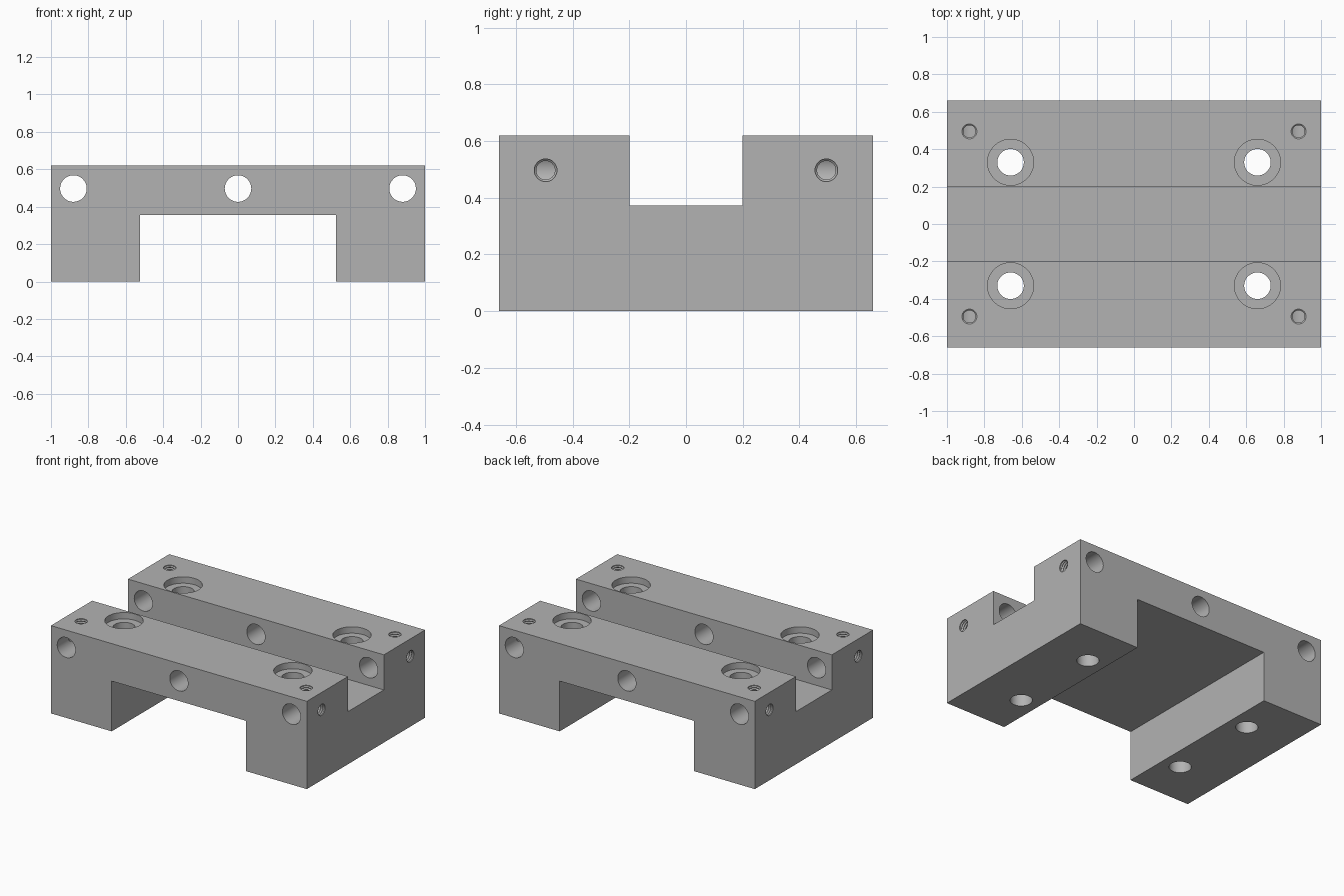
import bpy, bmesh, math
from mathutils import Matrix, Vector

if "Cube" in bpy.data.objects:
    bpy.data.objects.remove(bpy.data.objects["Cube"])

steel = bpy.data.materials.new("plain grey")
steel.diffuse_color = (0.45, 0.45, 0.45, 1)
steel.use_nodes = True
steel.node_tree.nodes["Principled BSDF"].inputs["Base Color"].default_value = steel.diffuse_color


def add_object(name, bm):
    bmesh.ops.recalc_face_normals(bm, faces=bm.faces)
    mesh = bpy.data.meshes.new(name)
    bm.to_mesh(mesh)
    bm.free()
    obj = bpy.data.objects.new(name, mesh)
    bpy.context.collection.objects.link(obj)
    mesh.materials.append(steel)
    return obj


def box(name, lo, hi):
    bm = bmesh.new()
    bmesh.ops.create_cube(bm, size=1)
    for v in bm.verts:
        v.co = Vector([l + (c + 0.5) * (h - l) for c, l, h in zip(v.co, lo, hi)])
    return add_object(name, bm)


def lathe(name, profile, origin, direction, sides=48):
    """Closed solid turned from (radius, height) points, pointing along direction."""
    bm = bmesh.new()
    rings = [[bm.verts.new((r * math.cos(2 * math.pi * i / sides),
                            r * math.sin(2 * math.pi * i / sides), h))
              for i in range(sides)] for r, h in profile]
    for a, b in zip(rings, rings[1:]):
        for i in range(sides):
            j = (i + 1) % sides
            bm.faces.new((a[i], a[j], b[j], b[i]))
    bm.faces.new(rings[0][::-1])
    bm.faces.new(rings[-1])
    turn = Vector(direction).to_track_quat('Z', 'Y').to_matrix().to_4x4()
    bmesh.ops.transform(bm, matrix=Matrix.Translation(origin) @ turn, verts=bm.verts)
    return add_object(name, bm)


# Solid block, with the cuts collected in order
body = box("mounting_block", (-1, -0.66, 0), (1, 0.66, 0.62))
cutters = [
    box("top_channel", (-1.2, -0.2, 0.372), (1.2, 0.2, 0.8)),
    box("underside_gap", (-0.525, -0.9, -0.2), (0.525, 0.9, 0.355)),
]

# Cross holes from front to back
for x in (-0.88, 0, 0.88):
    cutters.append(lathe("cross_hole", [(0.071, -0.8), (0.071, 0.8)],
                         (x, 0, 0.497), (0, 1, 0)))

# Threaded set screw holes, each ending in a cross hole
thread = [(0.04, -0.05), (0.04, 0.006)]
for k in range(4):
    thread += [(0.033, 0.012 + 0.016 * k), (0.04, 0.02 + 0.016 * k)]
thread.append((0.034, 0.085))

for sx in (-1, 1):
    for sy in (-1, 1):
        # Counterbored bolt hole
        cutters.append(lathe("bolt_hole",
                             [(0.071, -0.1), (0.071, 0.575), (0.123, 0.575), (0.123, 0.8)],
                             (sx * 0.66, sy * 0.33, 0), (0, 0, 1)))
        cutters.append(lathe("top_screw_hole", thread,
                             (sx * 0.88, sy * 0.495, 0.62), (0, 0, -1), 32))
        cutters.append(lathe("side_screw_hole", thread,
                             (sx, sy * 0.495, 0.497), (-sx, 0, 0), 32))

# Cut everything out of the block
bpy.context.view_layer.objects.active = body
for cutter in cutters:
    mod = body.modifiers.new("cut", 'BOOLEAN')
    mod.operation = 'DIFFERENCE'
    mod.solver = 'EXACT'
    mod.object = cutter
    bpy.ops.object.modifier_apply(modifier=mod.name)
    bpy.data.objects.remove(cutter, do_unlink=True)

# Smooth bores, sharp edges
bpy.ops.object.select_all(action='DESELECT')
body.select_set(True)
bpy.ops.object.shade_smooth_by_angle(angle=math.radians(25))
